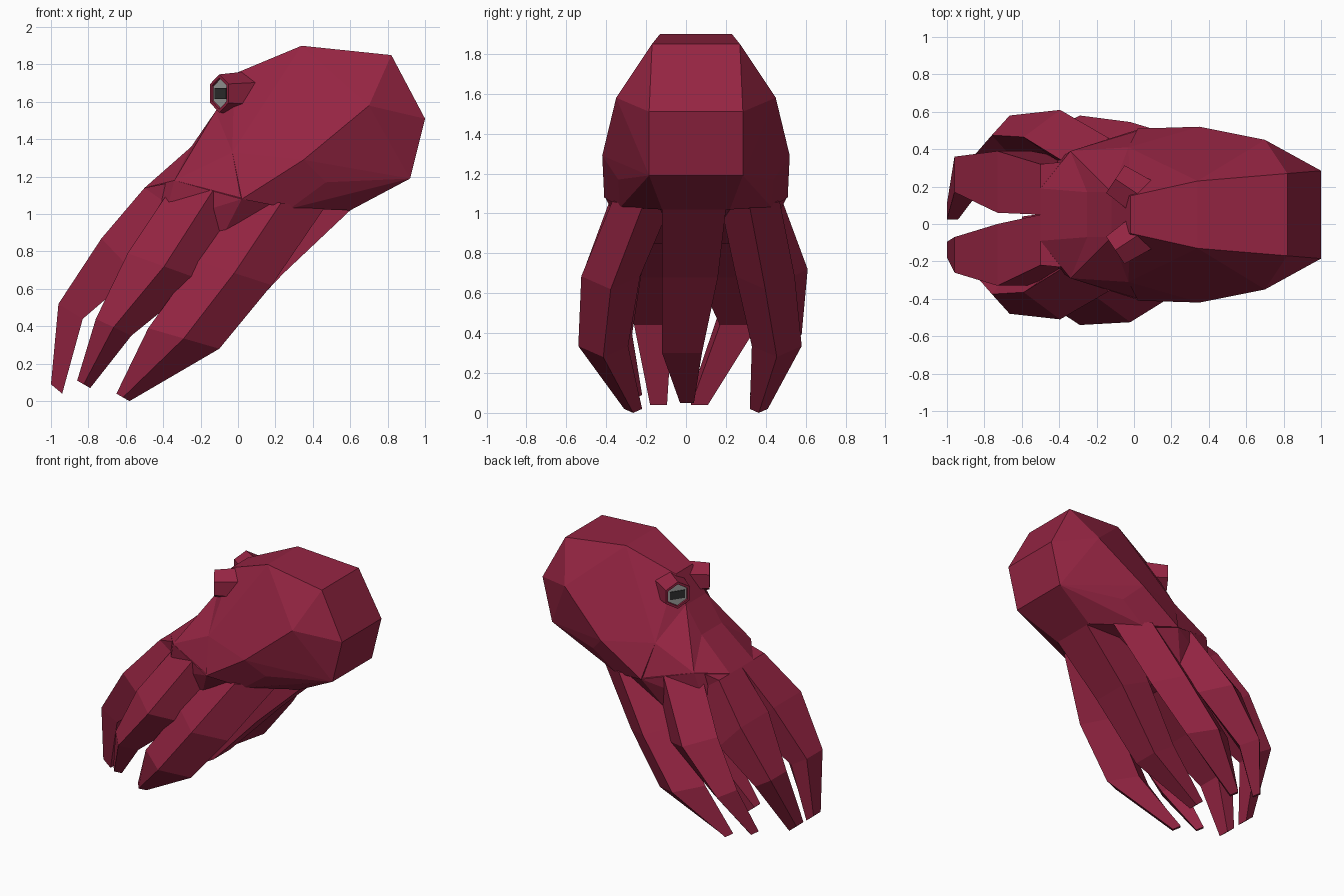
import bpy, bmesh, math
from mathutils import Vector

if "Cube" in bpy.data.objects:
    bpy.data.objects.remove(bpy.data.objects["Cube"])

YC = 0.05  # symmetry plane of the body


def material(name, rgb):
    m = bpy.data.materials.new(name)
    m.diffuse_color = (*rgb, 1)
    m.use_nodes = True
    m.node_tree.nodes["Principled BSDF"].inputs["Base Color"].default_value = m.diffuse_color
    return m


SKIN = material("skin", (0.30, 0.018, 0.055))
LENS = material("lens", (0.36, 0.36, 0.35))
DARK = material("pupil", (0.03, 0.03, 0.03))


def finish(name, bm, mat):
    bmesh.ops.recalc_face_normals(bm, faces=bm.faces[:])
    me = bpy.data.meshes.new(name)
    bm.to_mesh(me)
    bm.free()
    me.materials.append(mat)
    bpy.context.collection.objects.link(bpy.data.objects.new(name, me))


def hull(name, pts, mat):
    """Faceted solid around mirrored points (x, z, half width in y)."""
    bm = bmesh.new()
    for x, z, w in pts:
        for s in (-1, 1):
            bm.verts.new((x, YC + s * w, z))
    res = bmesh.ops.convex_hull(bm, input=bm.verts[:])
    junk = {g for g in res["geom_interior"] if isinstance(g, bmesh.types.BMVert)}
    bmesh.ops.delete(bm, geom=list(junk), context='VERTS')
    bmesh.ops.dissolve_limit(bm, angle_limit=math.radians(3),
                             verts=bm.verts[:], edges=bm.edges[:])
    finish(name, bm, mat)


def loft(name, rings, mat):
    """Closed tube through rings of points."""
    bm = bmesh.new()
    vr = [[bm.verts.new(p) for p in r] for r in rings]
    n = len(vr[0])
    for a, b in zip(vr, vr[1:]):
        for i in range(n):
            j = (i + 1) % n
            bm.faces.new((a[i], a[j], b[j], b[i]))
    bm.faces.new(vr[0][::-1])
    bm.faces.new(vr[-1])
    finish(name, bm, mat)


def arm(name, s, sway, stations, ridged=False):
    """Four-sided arm: front edge (x, z), rear edge (x, z), inner and outer y.
    A ridged arm has a diamond section, otherwise it is a box."""
    rings = []
    for i, (x1, z1, x2, z2, a, b) in enumerate(stations):
        y0, y1 = (YC + s * v + sway.get(i, 0) for v in (a, b))
        if ridged:
            xm, zm, ym = (x1 + x2) / 2, (z1 + z2) / 2, y0 + (y1 - y0) * 0.5
            rings.append([(x1, ym, z1), (xm, y1, zm), (x2, ym, z2), (xm, y0, zm)])
        else:
            rings.append([(x1, y0, z1), (x1, y1, z1), (x2, y1, z2), (x2, y0, z2)])
    loft(name, rings, SKIN)


# Mantle: the big faceted sack
hull("mantle", [
    (-0.02, 1.75, 0.10), (0.34, 1.90, 0.18), (0.82, 1.85, 0.22),
    (1.00, 1.51, 0.235), (0.92, 1.19, 0.235), (0.60, 1.02, 0.17),
    (0.70, 1.58, 0.40), (0.35, 1.29, 0.47), (0.47, 1.17, 0.39),
    (0.28, 1.03, 0.38), (0.02, 1.08, 0.46), (-0.03, 1.33, 0.36),
    (-0.12, 1.55, 0.12)], SKIN)

# Head, and the wedge from which the arms grow
hull("head", [
    (-0.12, 1.55, 0.12), (-0.03, 1.33, 0.36), (0.02, 1.08, 0.45),
    (-0.25, 1.36, 0.12), (-0.34, 1.18, 0.34)], SKIN)
hull("arm_base", [
    (-0.25, 1.36, 0.12), (-0.34, 1.18, 0.34), (0.02, 1.08, 0.455),
    (-0.50, 1.14, 0.14), (-0.40, 0.95, 0.30), (-0.10, 0.85, 0.34),
    (0.30, 1.03, 0.34)], SKIN)

# Arms: three mirrored pairs and one in the middle at the rear
for side, s in (("left", -1), ("right", 1)):
    arm(f"front_{side}_arm", s, {2: -0.02, 4: -0.085}, [
        (-.30, 1.18, .0, .98, .0, .29), (-.50, 1.14, -.20, .93, .0, .27),
        (-.73, .87, -.55, .68, .03, .36),
        (-.96, .52, -.83, .44, .12, .31), (-1.0, .09, -.94, .04, .06, .145)])
    arm(f"middle_{side}_arm", s, {}, [
        (-.33, 1.18, .06, 1.07, .10, .41), (-.59, .79, -.20, .65, .27, .56),
        (-.76, .44, -.57, .35, .32, .53), (-.86, .11, -.79, .07, .27, .35)], True)
    arm(f"rear_{side}_arm", s, {1: -0.04, 2: -0.03}, [
        (.0, 1.09, .46, 1.03, .12, .42), (-.22, .75, .18, .62, .24, .535),
        (-.48, .39, -.10, .28, .31, .56), (-.65, .04, -.58, .0, .27, .36)], True)
arm("rear_middle_arm", 1, {}, [
    (.20, 1.08, .60, 1.02, -.17, .15), (.0, .80, .24, .68, -.17, .11),
    (-.30, .42, -.12, .30, -.17, .03), (-.60, .10, -.54, .05, -.08, -.01)])

# Eyes: six-sided stalk, grey lens, slit pupil
for side, s in (("left", -1), ("right", 1)):
    out = Vector((-0.83, s * 0.55, 0)).normalized()
    across = Vector((-out.y, out.x, 0))
    up = Vector((0, 0, 1))
    centre = Vector((-0.10, YC + s * 0.19, 1.645))

    def hexagon(r, d):
        angles = [(k + 0.5) * math.pi / 3 for k in range(6)]
        return [centre + out * d + across * (r * math.cos(a))
                + up * (r * math.sin(a)) for a in angles]

    def slit(d):
        return [centre + out * d + across * (a * 0.055) + up * (b * 0.03)
                for a, b in ((-1, -1), (1, -1), (1, 1), (-1, 1))]

    loft(side + "_eye_stalk", [hexagon(.12, -.20), hexagon(.102, 0),
                               hexagon(.083, 0), hexagon(.08, -.015)], SKIN)
    loft(side + "_eye_lens", [hexagon(.08, -.03), hexagon(.08, -.010)], LENS)
    loft(side + "_pupil", [slit(-.02), slit(-.005)], DARK)
